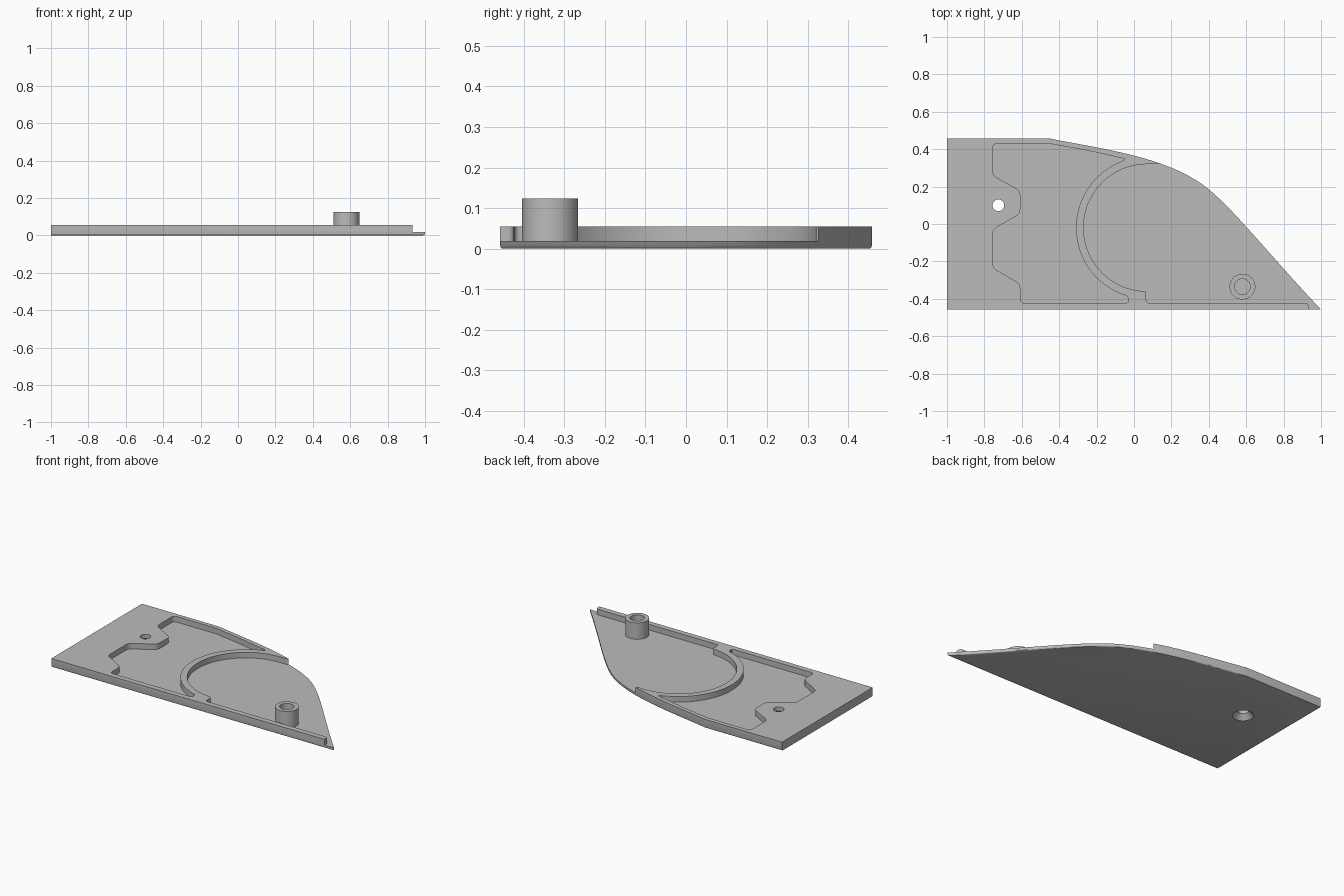
import bpy, bmesh
from math import cos, sin, radians
from mathutils import Vector
from mathutils.geometry import interpolate_bezier

if "Cube" in bpy.data.objects:
    bpy.data.objects.remove(bpy.data.objects["Cube"])

FLOOR, TOP, POST_TOP = 0.019, 0.055, 0.124
HALF = 0.458

grey = bpy.data.materials.new("light_grey")
grey.use_nodes = True
colour = (0.5, 0.5, 0.5, 1)
grey.diffuse_color = colour
grey.node_tree.nodes["Principled BSDF"].inputs["Base Color"].default_value = colour


def arc(cx, cy, r, start, end, n=40):
    steps = [radians(start + (end - start) * i / n) for i in range(n + 1)]
    return [(cx + r * cos(a), cy + r * sin(a)) for a in steps]


def rounded(points, r):
    """Round every sharp corner of a closed outline."""
    pts, out = [Vector(p) for p in points], []
    for i, p in enumerate(pts):
        a, b = pts[i - 1] - p, pts[(i + 1) % len(pts)] - p
        if (-a).angle(b) < radians(22):
            out.append(p)
            continue
        s = p + a.normalized() * min(r, a.length * 0.45)
        e = p + b.normalized() * min(r, b.length * 0.45)
        out += [s.lerp(p, t).lerp(p.lerp(e, t), t) for t in (0, 0.25, 0.5, 0.75, 1)]
    return out


def finish(name, bm):
    bmesh.ops.recalc_face_normals(bm, faces=bm.faces)
    mesh = bpy.data.meshes.new(name)
    bm.to_mesh(mesh)
    bm.free()
    mesh.materials.append(grey)
    obj = bpy.data.objects.new(name, mesh)
    bpy.context.collection.objects.link(obj)
    return obj


def prism(points, z0, z1):
    bm = bmesh.new()
    base = bm.faces.new([bm.verts.new((p[0], p[1], z0)) for p in points])
    top = bmesh.ops.extrude_face_region(bm, geom=[base])["geom"]
    verts = [g for g in top if isinstance(g, bmesh.types.BMVert)]
    bmesh.ops.translate(bm, verts=verts, vec=(0, 0, z1 - z0))
    return bm


def lathe(name, profile, x, y, n=48):
    """Spin a closed radius/height profile around a vertical axis."""
    bm = bmesh.new()
    rings = []
    for r, z in profile:
        rings.append([bm.verts.new((x + px, y + py, z))
                      for px, py in arc(0, 0, r, 0, 360, n)[:-1]])
    for low, high in zip(rings, rings[1:]):
        for i in range(n):
            j = (i + 1) % n
            bm.faces.new((low[i], low[j], high[j], high[i]))
    bm.faces.new(rings[0])
    bm.faces.new(rings[-1])
    return finish(name, bm)


def activate(obj):
    bpy.ops.object.select_all(action="DESELECT")
    obj.select_set(True)
    bpy.context.view_layer.objects.active = obj


def cut(target, cutter):
    cutter.hide_render = True
    mod = target.modifiers.new("cut", "BOOLEAN")
    mod.operation, mod.solver, mod.object = "DIFFERENCE", "EXACT", cutter
    activate(target)
    bpy.ops.object.modifier_apply(modifier=mod.name)
    bpy.data.objects.remove(cutter)


# Slab with a swept curved edge and a softened underside
knots = [Vector((x, y, 0)) for x, y in (
    (-0.455, HALF), (-0.17, 0.40), (0.19, 0.36), (0.4, 0.185),
    (0.54, 0.07), (0.72, -0.16), (1, -HALF))]
sweep = interpolate_bezier(*knots[:4], 20)[:-1] + interpolate_bezier(*knots[3:], 20)
bm = prism([(-1, -HALF), (-1, HALF)] + [p[:2] for p in sweep], 0, TOP)
lower = [e for e in bm.edges if all(v.co.z < 0.001 for v in e.verts)
         and any(v.co.x > -0.99 for v in e.verts)]
bmesh.ops.bevel(bm, geom=lower, offset=0.008, segments=3, profile=0.5, affect="EDGES")
plate = finish("plate", bm)

# Closed pocket between the stepped block and the ring wall
pocket = [(-0.755, 0.43), (-0.455, 0.43), (-0.25, 0.393), (-0.04, 0.347)]
pocket += arc(0.07, -0.02, 0.38, 112, 254)
pocket += [(-0.025, -0.423), (-0.608, -0.423), (-0.608, -0.32), (-0.755, -0.235),
           (-0.755, -0.03), (-0.608, 0.055), (-0.608, 0.178), (-0.755, 0.26)]
cut(plate, finish("pocket_cutter", prism(rounded(pocket, 0.025), FLOOR, 0.2)))

# Open recess inside the ring, running out over the curved edge
recess = [(1.2, -0.6), (0.933, -0.6), (0.933, -0.423), (0.065, -0.423), (0.065, -0.36)]
recess += arc(0.07, -0.02, 0.34, 265, 90)
recess += [(0.133, 0.32), (0.133, 0.6), (1.2, 0.6)]
cut(plate, finish("recess_cutter", prism(rounded(recess, 0.018), FLOOR, 0.2)))

# Screw hole, countersunk from below
hole = [(0.065, -0.01), (0.06, 0), (0.031, 0.03), (0.031, 0.1)]
cut(plate, lathe("hole_cutter", hole, -0.725, 0.1))

# Hollow post
post = lathe("post", [(0.069, FLOOR - 0.005), (0.069, POST_TOP), (0.042, POST_TOP),
                      (0.042, FLOOR + 0.001)], 0.58, -0.335)

for obj in (plate, post):
    activate(obj)
    bpy.ops.object.shade_smooth_by_angle(angle=radians(30))
